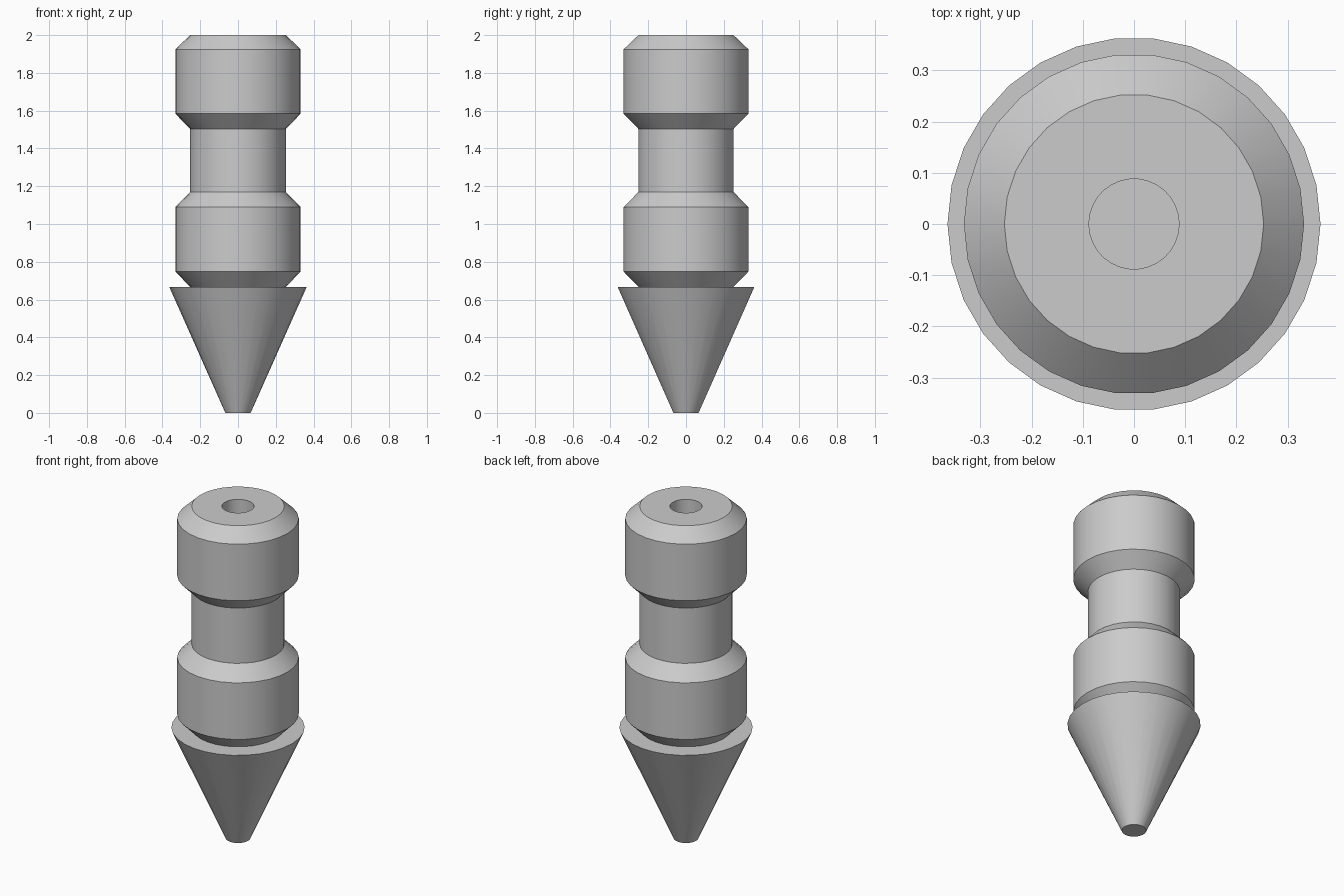
import bpy, bmesh
from math import cos, sin, tau, radians

cube = bpy.data.objects.get("Cube")
if cube:
    bpy.data.objects.remove(cube, do_unlink=True)

SIDES = 30

grey = bpy.data.materials.new("plain_grey")
grey.use_nodes = True
colour = (0.6, 0.6, 0.6, 1)
grey.diffuse_color = colour
grey.node_tree.nodes["Principled BSDF"].inputs["Base Color"].default_value = colour


def lathe(name, profile, cap_first=False, cap_last=False):
    """Turn a list of (radius, height) points around the z axis."""
    bm = bmesh.new()
    rings = [[bm.verts.new((r * cos(tau * i / SIDES), r * sin(tau * i / SIDES), z))
              for i in range(SIDES)] for r, z in profile]
    for low, high in zip(rings, rings[1:]):
        for i in range(SIDES):
            j = (i + 1) % SIDES
            bm.faces.new((low[i], low[j], high[j], high[i]))
    if cap_first:
        bm.faces.new(rings[0][::-1])
    if cap_last:
        bm.faces.new(rings[-1])
    mesh = bpy.data.meshes.new(name)
    bm.to_mesh(mesh)
    bm.free()
    mesh.materials.append(grey)
    obj = bpy.data.objects.new(name, mesh)
    bpy.context.collection.objects.link(obj)
    bpy.ops.object.select_all(action="DESELECT")
    obj.select_set(True)
    bpy.context.view_layer.objects.active = obj
    bpy.ops.object.shade_smooth_by_angle(angle=radians(30))
    return obj


NECK, COLLAR, BORE = 0.253, 0.332, 0.088
CONE_TOP = 0.667

# Shaft: two chamfered collars joined by a neck, with a bore from the top
shaft_profile = []
for bottom in (CONE_TOP, 1.503):
    shaft_profile += [(NECK, bottom), (COLLAR, bottom + 0.081),
                      (COLLAR, bottom + 0.422), (NECK, min(bottom + 0.503, 2))]
shaft_profile += [(BORE, 2), (BORE, CONE_TOP)]
lathe("shaft", shaft_profile)

# Blunt pointed tip, whose flat top also closes the bore
lathe("pointed_tip", [(0.067, 0), (0.364, CONE_TOP)], cap_first=True, cap_last=True)
